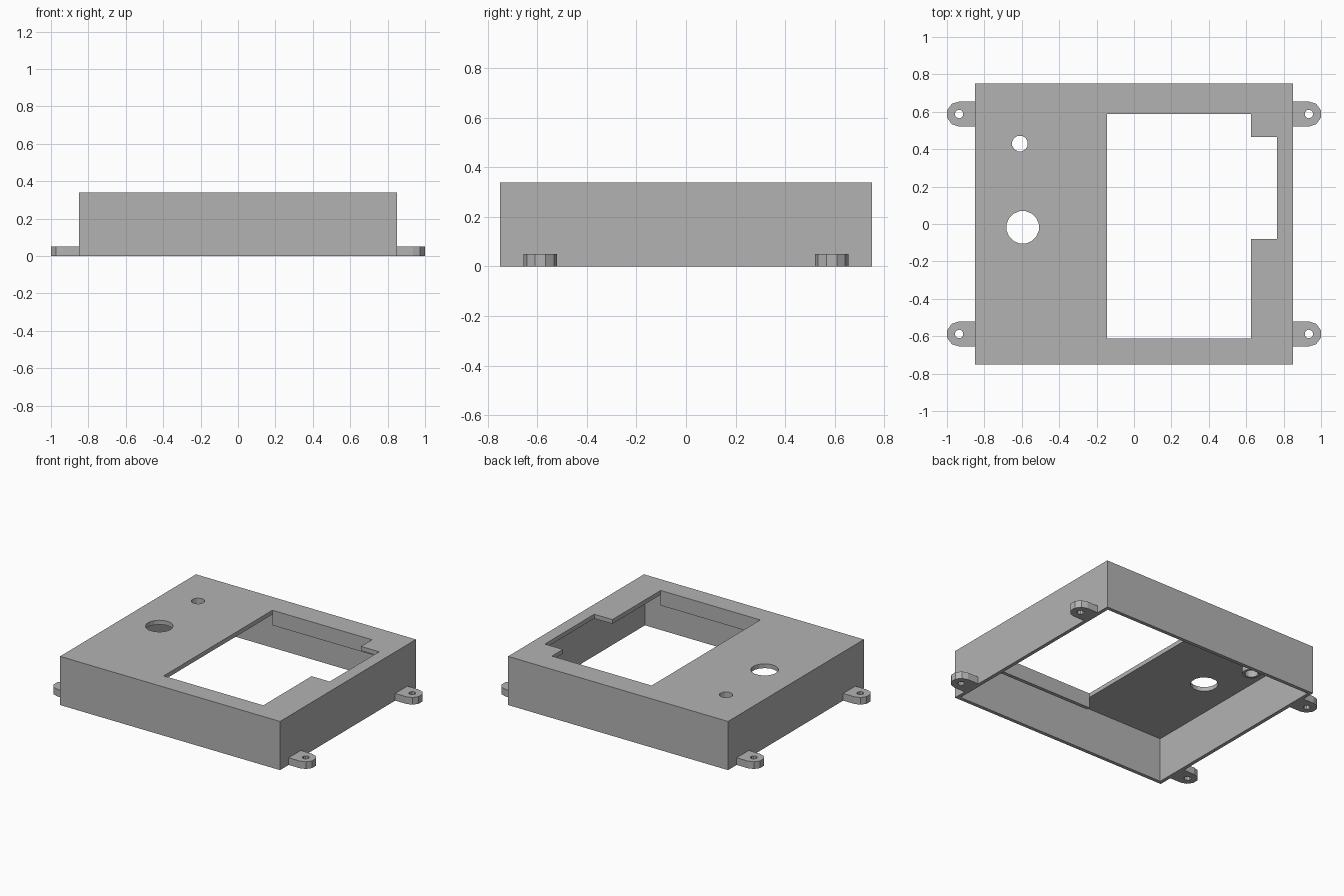
import bpy, math

if "Cube" in bpy.data.objects:
    bpy.data.objects.remove(bpy.data.objects["Cube"])

W, D, H = 0.85, 0.75, 0.34      # half width, half depth, height
WALL, ROOF = 0.025, 0.03        # wall and top plate thickness

grey = bpy.data.materials.new("grey plastic")
grey.diffuse_color = (0.45, 0.45, 0.45, 1)
grey.use_nodes = True
grey.node_tree.nodes["Principled BSDF"].inputs["Base Color"].default_value = grey.diffuse_color


def rect(x0, x1, y0, y1):
    return [(x0, y0), (x1, y0), (x1, y1), (x0, y1)]


def circle(x, y, r, n):
    return [(x + r * math.cos(2 * math.pi * (i + 0.5) / n),
             y + r * math.sin(2 * math.pi * (i + 0.5) / n)) for i in range(n)]


def prism(name, loops, z0, z1):
    """Extrude a flat outline (further loops are holes) from z0 to z1."""
    cu = bpy.data.curves.new(name, 'CURVE')
    cu.dimensions, cu.fill_mode = '2D', 'BOTH'
    cu.extrude = (z1 - z0) / 2
    for pts in loops:
        sp = cu.splines.new('POLY')
        sp.points.add(len(pts) - 1)
        for p, (x, y) in zip(sp.points, pts):
            p.co = (x, y, 0, 1)
        sp.use_cyclic_u = True
    ob = bpy.data.objects.new(name, cu)
    bpy.context.collection.objects.link(ob)
    ob.location.z = (z0 + z1) / 2
    bpy.ops.object.select_all(action='DESELECT')
    ob.select_set(True)
    bpy.context.view_layer.objects.active = ob
    bpy.ops.object.convert(target='MESH')
    bpy.ops.object.transform_apply(location=True, rotation=False, scale=False)
    ob = bpy.context.object
    # weld caps to sides and make the normals point out
    bpy.ops.object.mode_set(mode='EDIT')
    bpy.ops.mesh.select_all(action='SELECT')
    bpy.ops.mesh.remove_doubles(threshold=0.0005)
    bpy.ops.mesh.normals_make_consistent(inside=False)
    bpy.ops.object.mode_set(mode='OBJECT')
    ob.data.materials.clear()
    ob.data.materials.append(grey)
    for p in ob.data.polygons:
        p.use_smooth = False
    return ob


def cut(target, cutter):
    mod = target.modifiers.new("cut", 'BOOLEAN')
    mod.operation, mod.solver, mod.object = 'DIFFERENCE', 'EXACT', cutter
    bpy.context.view_layer.objects.active = target
    bpy.ops.object.modifier_apply(modifier=mod.name)
    bpy.data.objects.remove(cutter)


# enclosure cover, hollow and open underneath
cover = prism("cover", [rect(-W, W, -D, D)], 0, H)
cut(cover, prism("cavity", [rect(-W + WALL, W - WALL, -D + WALL, D - WALL)], -0.1, H - ROOF))

# display opening with a side notch
X0, X1, Y0, Y1 = -0.145, 0.625, -0.613, 0.587
opening = [(X0, Y0), (X1, Y0), (X1, -0.08), (0.765, -0.08),
           (0.765, 0.465), (X1, 0.465), (X1, Y1), (X0, Y1)]
cut(cover, prism("opening", [opening], 0.2, 0.5))

# round holes for a knob and a small button
button = (-0.61, 0.43)
cut(cover, prism("knob_hole", [circle(-0.595, -0.018, 0.088, 16)], 0.2, 0.5))
cut(cover, prism("button_hole", [circle(*button, 0.043, 12)], 0.2, 0.5))

# tube under the button hole
prism("button_tube", [circle(*button, 0.06, 12), circle(*button, 0.043, 12)], 0.195, H - ROOF)

# ribs hanging below the front and back edges of the opening
prism("front_rib", [rect(X0, X1, Y0 - 0.025, Y0)], 0.235, H - ROOF)
prism("back_rib", [rect(X0, X1, Y1, Y1 + 0.025)], 0.235, H - ROOF)

# four rounded mounting tabs with screw holes
for sx, side in ((-1, "left"), (1, "right")):
    for sy, end in ((-1, "front"), (1, "back")):
        cx, cy, r = 0.935, sy * 0.588, 0.067
        tab = [(sx * W, cy - r)]
        for i in range(6):
            a = math.radians(-90 + 36 * i)
            tab.append((sx * (cx + r * math.cos(a)), cy + r * math.sin(a)))
        tab.append((sx * W, cy + r))
        prism(f"{end}_{side}_tab", [tab, circle(sx * cx, cy, 0.023, 10)], 0, 0.05)
